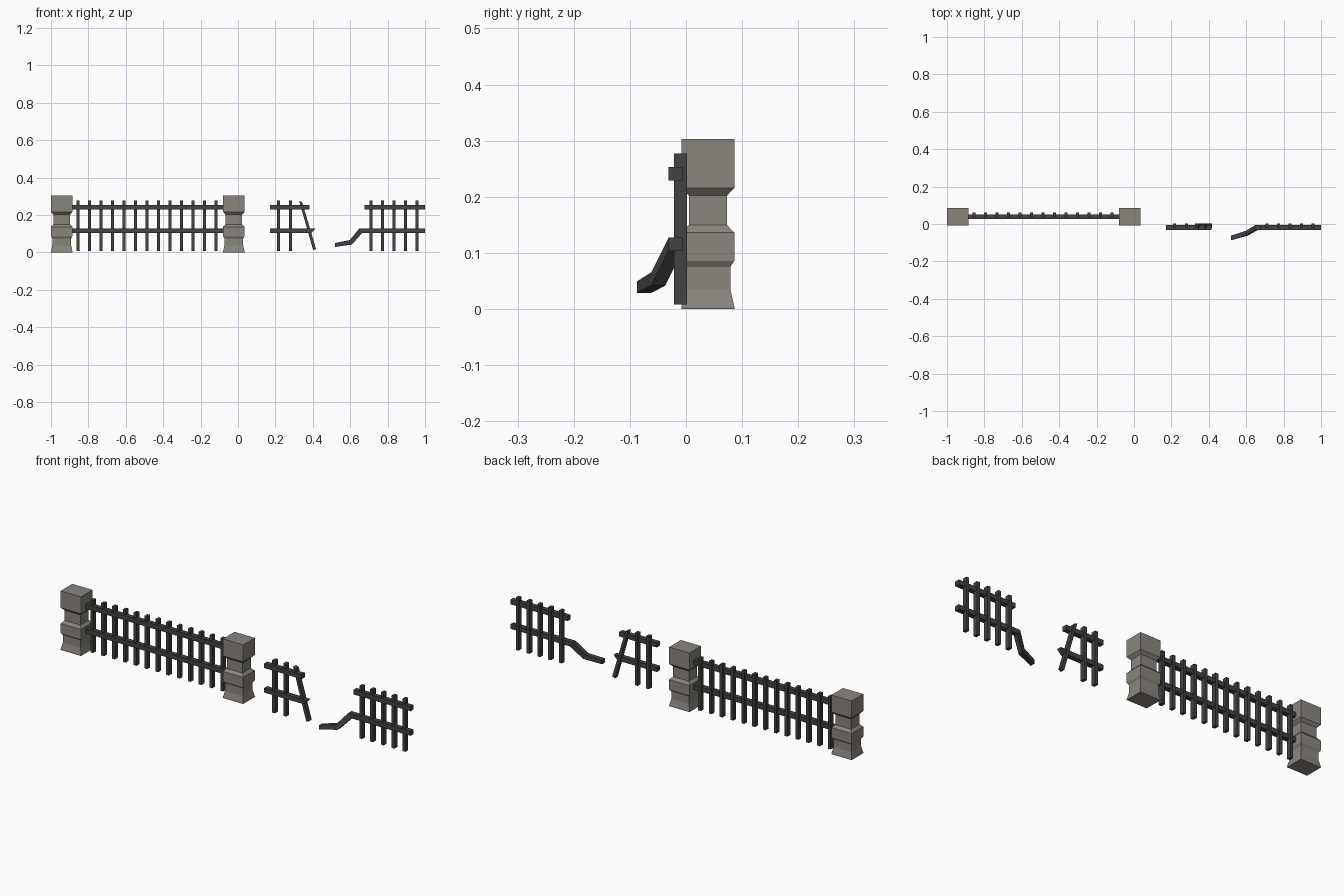
import bpy

if "Cube" in bpy.data.objects:
    bpy.data.objects.remove(bpy.data.objects["Cube"])


def material(name, rgb):
    m = bpy.data.materials.new(name)
    m.diffuse_color = (*rgb, 1)
    m.use_nodes = True
    m.node_tree.nodes["Principled BSDF"].inputs["Base Color"].default_value = m.diffuse_color
    return m


STONE = material("weathered stone", (0.255, 0.235, 0.208))
IRON = material("dark iron", (0.056, 0.056, 0.056))


def loft(name, rings, mat):
    """Closed four-sided tube through a list of four-point rings."""
    verts = [p for r in rings for p in r]
    faces = [(0, 3, 2, 1)]
    for i in range(len(rings) - 1):
        a = 4 * i
        for k in range(4):
            n = (k + 1) % 4
            faces.append((a + k, a + n, a + 4 + n, a + 4 + k))
    e = 4 * (len(rings) - 1)
    faces.append((e, e + 1, e + 2, e + 3))
    me = bpy.data.meshes.new(name)
    me.from_pydata(verts, [], faces)
    me.materials.append(mat)
    ob = bpy.data.objects.new(name, me)
    bpy.context.collection.objects.link(ob)
    return ob


def flat_ring(x, y, z, hx, hy):
    return [(x - hx, y - hy, z), (x + hx, y - hy, z),
            (x + hx, y + hy, z), (x - hx, y + hy, z)]


def rail_ring(xtop, xbot, y, z, h=0.0118, hy=0.0125):
    return [(xbot, y - hy, z - h), (xbot, y + hy, z - h),
            (xtop, y + hy, z + h), (xtop, y - hy, z + h)]


# Stone pillars: (height, inset from the widest size)
PROFILE = [(0, 0), (0.004, 0), (0.036, 0.007), (0.075, 0.007), (0.086, 0),
           (0.136, 0), (0.150, 0.013), (0.202, 0.013), (0.216, 0), (0.303, 0)]
for side, px in (("left", -0.9425), ("right", -0.0225)):
    loft(f"{side}_pillar", [flat_ring(px, 0.039, z, 0.0575 - i, 0.047 - i)
                            for z, i in PROFILE], STONE)

RAIL_Y, PICKET_Y = -0.0185, -0.0095
LOW, HIGH = 0.1153, 0.241
BACK = 0.058                       # the intact panel sits further back


def rail(name, x0, x1, z, dy=0.0):
    y = RAIL_Y + dy
    loft(name, [rail_ring(x0, x0, y, z), rail_ring(x1, x1, y, z)], IRON)


def picket(name, x, dy=0.0):
    y = PICKET_Y + dy
    loft(name, [flat_ring(x, y, 0.008, 0.008, 0.0117),
                flat_ring(x, y, 0.277, 0.008, 0.0117)], IRON)


# Intact panel between the pillars
for i in range(13):
    picket(f"intact_picket_{i + 1}", -0.855 + i * 0.0614, BACK)
rail("intact_lower_rail", -0.89, -0.075, LOW, BACK)
rail("intact_upper_rail", -0.89, -0.075, HIGH, BACK)

# Broken middle panel with a leaning picket
for i in range(2):
    picket(f"middle_picket_{i + 1}", 0.217 + i * 0.0635)
rail("middle_upper_rail", 0.17, 0.383, HIGH)
loft("middle_lower_rail", [rail_ring(0.17, 0.17, RAIL_Y, LOW),
                           rail_ring(0.415, 0.393, RAIL_Y, LOW)], IRON)
lo, hi = PICKET_Y - 0.0117, PICKET_Y + 0.0117
loft("leaning_picket",
     [[(0.402, lo, 0.012), (0.417, lo, 0.018), (0.417, hi, 0.018), (0.402, hi, 0.012)],
      [(0.327, lo, 0.274), (0.343, lo, 0.269), (0.343, hi, 0.269), (0.327, hi, 0.274)]],
     IRON)

# Broken end panel with a bent lower rail
for i in range(5):
    picket(f"end_picket_{i + 1}", 0.711 + i * 0.0612)
rail("end_upper_rail", 0.676, 1.0, HIGH)
loft("bent_lower_rail", [rail_ring(0.519, 0.519, -0.0745, 0.039, 0.0105),
                         rail_ring(0.597, 0.609, -0.0495, 0.0535),
                         rail_ring(0.648, 0.664, RAIL_Y, LOW),
                         rail_ring(1.0, 1.0, RAIL_Y, LOW)], IRON)
